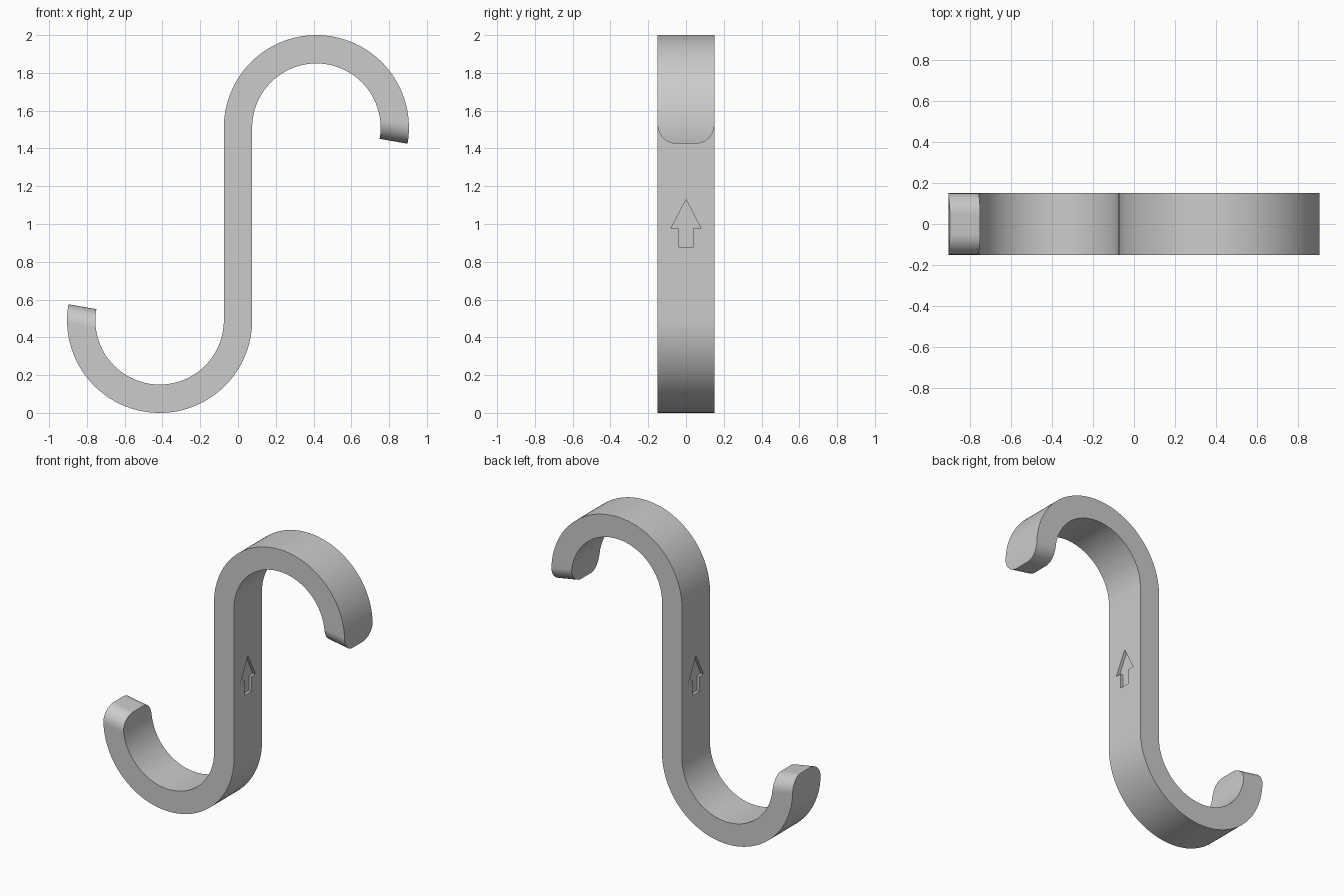
import bpy, bmesh
from math import sin, cos, asin, pi, radians

cube = bpy.data.objects.get("Cube")
if cube:
    bpy.data.objects.remove(cube, do_unlink=True)

HALF_W = 0.15                 # half the strip width
OUTER, INNER = 0.49, 0.34     # arc radii
CX, CZ = 0.415, 1.51          # centre of the upper arc
TIP = radians(-10)            # angle at which the arc ends
FILLET = 0.10                 # rounding of the tip corners
ARC_STEPS, FILLET_STEPS = 64, 14
GROOVE = 0.02                 # depth of the arrows

grey = bpy.data.materials.new("grey")
grey.use_nodes = True
grey.diffuse_color = (0.6, 0.6, 0.6, 1)
grey.node_tree.nodes["Principled BSDF"].inputs["Base Color"].default_value = (0.6, 0.6, 0.6, 1)


def make_object(name, bm):
    bmesh.ops.recalc_face_normals(bm, faces=bm.faces)
    mesh = bpy.data.meshes.new(name)
    bm.to_mesh(mesh)
    bm.free()
    mesh.materials.append(grey)
    obj = bpy.data.objects.new(name, mesh)
    bpy.context.collection.objects.link(obj)
    return obj


def arc_point(radius, angle):
    return CX + radius * cos(angle), CZ + radius * sin(angle)


def tip_angle(radius, dist):
    # angle of a point at a given distance back from the end face
    return TIP + asin(dist / radius)


def turned(p):
    return -p[0], 2 - p[1]


# Upper half: arc of full width, then the rounded tip
upper = []
for i in range(ARC_STEPS):
    t = i / ARC_STEPS
    a, b = (arc_point(r, pi + t * (tip_angle(r, FILLET) - pi)) for r in (OUTER, INNER))
    upper.append((a, b, HALF_W))
for i in range(FILLET_STEPS + 1):
    phi = pi / 2 * i / FILLET_STEPS
    dist = FILLET * (1 - sin(phi))
    a, b = (arc_point(r, tip_angle(r, dist)) for r in (OUTER, INNER))
    upper.append((a, b, HALF_W - FILLET * (1 - cos(phi))))

# Lower half is the upper one turned by half a revolution
lower = [(turned(b), turned(a), w) for a, b, w in reversed(upper)]

# Hook body
bm = bmesh.new()
rings = []
for (ax, az), (bx, bz), w in lower + upper:
    corners = ((ax, -w, az), (bx, -w, bz), (bx, w, bz), (ax, w, az))
    rings.append([bm.verts.new(c) for c in corners])
for r0, r1 in zip(rings, rings[1:]):
    for k in range(4):
        n = (k + 1) % 4
        bm.faces.new((r0[k], r0[n], r1[n], r1[k]))
bm.faces.new(rings[0])
bm.faces.new(rings[-1])
hook = make_object("hook", bm)

# Arrow cutters for both faces of the shank
half = [(0, 1.13), (0.08, 0.975), (0.038, 0.975), (0.038, 0.875)]
outline = half + [(-y, z) for y, z in reversed(half[1:])]
bm = bmesh.new()
for side in (1, -1):
    start = side * (0.075 - GROOVE)
    face = bm.faces.new([bm.verts.new((start, y, z)) for y, z in outline])
    out = bmesh.ops.extrude_face_region(bm, geom=[face], use_keep_orig=True)
    moved = [v for v in out["geom"] if isinstance(v, bmesh.types.BMVert)]
    bmesh.ops.translate(bm, verts=moved, vec=(side * 2 * GROOVE, 0, 0))
cutter = make_object("arrow_cutter", bm)
cutter.hide_render = True

# Engrave the arrows and shade
bpy.ops.object.select_all(action="DESELECT")
bpy.context.view_layer.objects.active = hook
hook.select_set(True)
engrave = hook.modifiers.new("engrave", "BOOLEAN")
engrave.operation = "DIFFERENCE"
engrave.solver = "EXACT"
engrave.object = cutter
bpy.ops.object.modifier_apply(modifier=engrave.name)
bpy.data.objects.remove(cutter, do_unlink=True)
bpy.ops.object.shade_smooth_by_angle(angle=radians(30))
flat = hook.modifiers.new("flat_sides", "WEIGHTED_NORMAL")
flat.keep_sharp = True
